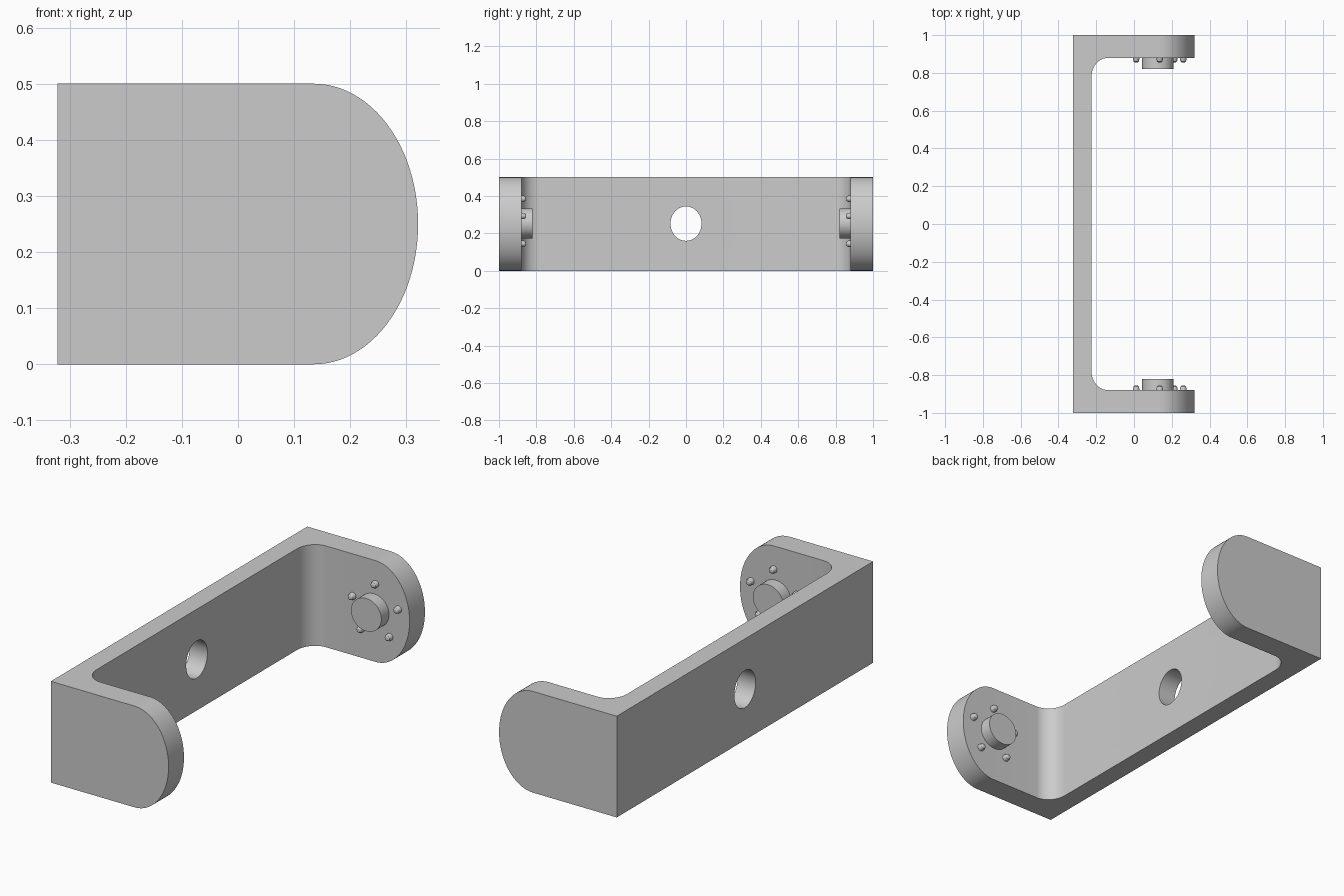
import bpy, bmesh, math
from mathutils import Matrix

if "Cube" in bpy.data.objects:
    bpy.data.objects.remove(bpy.data.objects["Cube"])

grey = bpy.data.materials.new("plain grey")
grey.diffuse_color = (0.6, 0.6, 0.6, 1)
grey.use_nodes = True
grey.node_tree.nodes["Principled BSDF"].inputs["Base Color"].default_value = grey.diffuse_color


def arc(cx, cy, rx, ry, a0, a1, n):
    """Points along an elliptical arc, angles in degrees."""
    angles = [math.radians(a0 + (a1 - a0) * i / n) for i in range(n + 1)]
    return [(cx + rx * math.cos(a), cy + ry * math.sin(a)) for a in angles]


def prism(name, points, to_3d, lo, hi):
    """Extrude a closed 2D outline between two depths."""
    bm = bmesh.new()
    ends = [[bm.verts.new(to_3d(u, v, d)) for u, v in points] for d in (lo, hi)]
    n = len(points)
    for end in ends:
        bm.faces.new(end)
    for i in range(n):
        j = (i + 1) % n
        bm.faces.new((ends[0][i], ends[0][j], ends[1][j], ends[1][i]))
    bmesh.ops.recalc_face_normals(bm, faces=bm.faces[:])
    return finish(name, bm)


def finish(name, bm):
    mesh = bpy.data.meshes.new(name)
    bm.to_mesh(mesh)
    bm.free()
    mesh.materials.append(grey)
    obj = bpy.data.objects.new(name, mesh)
    bpy.context.collection.objects.link(obj)
    return obj


def smooth(obj):
    bpy.ops.object.select_all(action='DESELECT')
    bpy.context.view_layer.objects.active = obj
    obj.select_set(True)
    bpy.ops.object.shade_smooth_by_angle(angle=math.radians(30))


def cut(obj, cutter, operation):
    mod = obj.modifiers.new("cut", 'BOOLEAN')
    mod.operation, mod.solver, mod.object = operation, 'EXACT', cutter
    bpy.context.view_layer.objects.active = obj
    bpy.ops.object.modifier_apply(modifier=mod.name)
    bpy.data.objects.remove(cutter)


def along_x(u, v, d): return (d, u, v)
def along_y(u, v, d): return (u, d, v)
def along_z(u, v, d): return (u, v, d)


# Bracket: C-shaped plan with filleted inner corners
plan = [(0.5, -1), (-0.322, -1), (-0.322, 1), (0.5, 1), (0.5, 0.88)]
plan += arc(-0.135, 0.78, 0.09, 0.10, 90, 180, 16)
plan += arc(-0.135, -0.78, 0.09, 0.10, 180, 270, 16)
plan += [(0.5, -0.88)]
bracket = prism("bracket", plan, along_z, -0.1, 0.6)

# Rounded ends of the arms
side = [(-0.5, 0.5), (-0.5, 0)] + arc(0.135, 0.25, 0.186, 0.25, -90, 90, 48)
cut(bracket, prism("arm_outline", side, along_y, -1.2, 1.2), 'INTERSECT')

# Mounting hole through the back wall
hole = arc(0, 0.252, 0.083, 0.092, 0, 360, 48)[:-1]
cut(bracket, prism("hole_cutter", hole, along_x, -0.6, 0.1), 'DIFFERENCE')
smooth(bracket)

for label, s in (("front", -1), ("back", 1)):
    # Round boss on the inner face of the arm
    outline = arc(0.126, 0.253, 0.083, 0.081, 0, 360, 40)[:-1]
    smooth(prism(label + "_boss", outline, along_y, s * 0.82, s * 0.89))

    # Five tapered pegs with domed tips around the boss
    bm = bmesh.new()
    for k in range(5):
        a = math.radians(90 + 72 * k)
        x, z = 0.136 + 0.131 * math.cos(a), 0.252 + 0.133 * math.sin(a)
        rings = [(0.018, 0.885), (0.016, 0.866), (0.013, 0.859), (0.007, 0.855)]
        loops = [[bm.verts.new((u, s * y, v)) for u, v in arc(x, z, r, r, 0, 360, 16)[:-1]]
                 for r, y in rings]
        bm.faces.new(loops[0])
        bm.faces.new(loops[-1])
        for low, high in zip(loops, loops[1:]):
            for i in range(16):
                j = (i + 1) % 16
                bm.faces.new((low[i], low[j], high[j], high[i]))
    bmesh.ops.recalc_face_normals(bm, faces=bm.faces[:])
    smooth(finish(label + "_pegs", bm))
